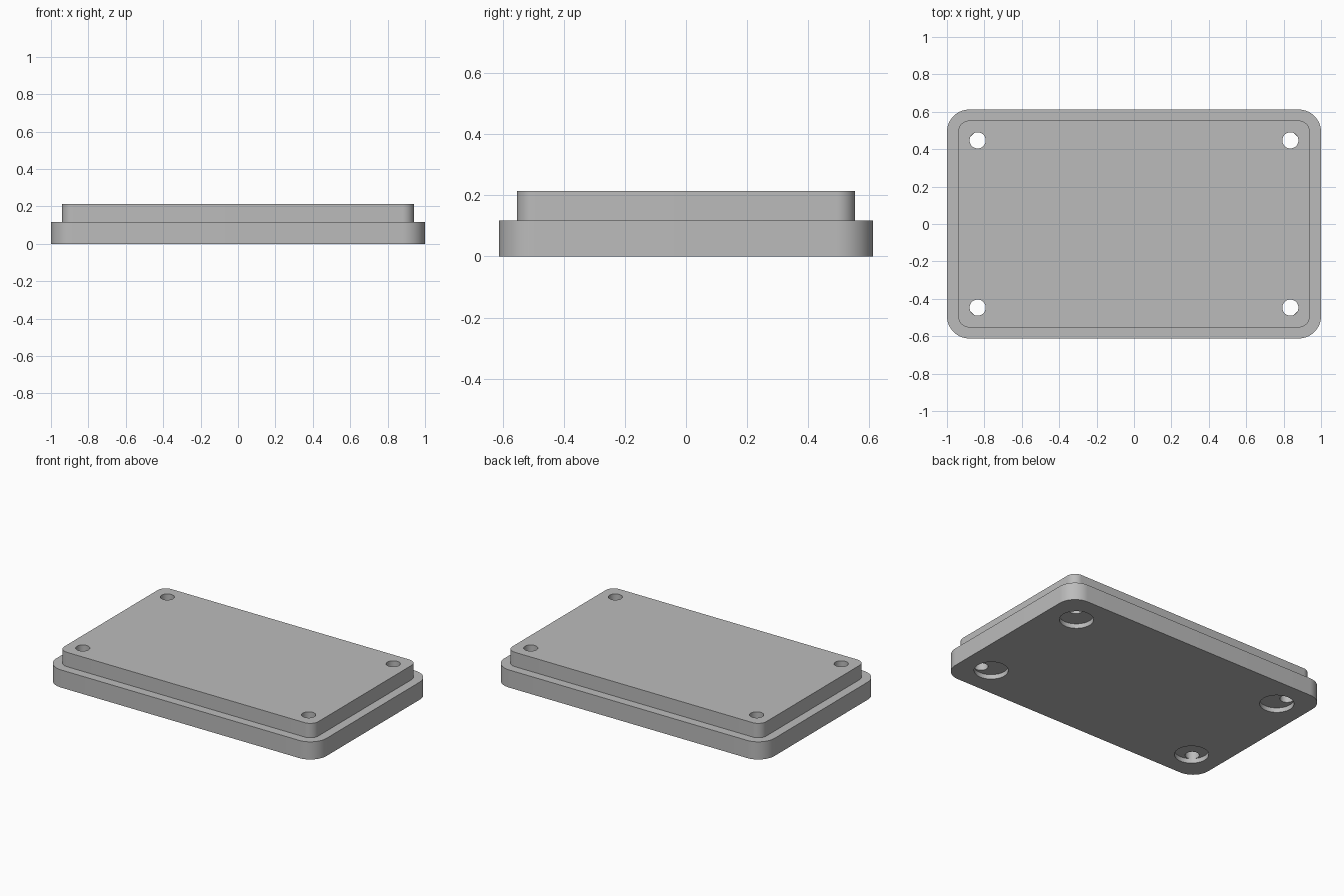
import bpy
import bmesh
import math

default_cube = bpy.data.objects.get("Cube")
if default_cube:
    bpy.data.objects.remove(default_cube, do_unlink=True)

grey = bpy.data.materials.new("plain grey")
grey.use_nodes = True
GREY = (0.5, 0.5, 0.5, 1)
grey.diffuse_color = GREY
grey.node_tree.nodes["Principled BSDF"].inputs["Base Color"].default_value = GREY


def prism(name, outlines, z0, z1):
    """Extrude closed 2D outlines between two heights into one object."""
    bm = bmesh.new()
    for outline in outlines:
        face = bm.faces.new([bm.verts.new((x, y, z0)) for x, y in outline])
        walls = bmesh.ops.extrude_face_region(bm, geom=[face], use_keep_orig=True)
        top = [v for v in walls["geom"] if isinstance(v, bmesh.types.BMVert)]
        bmesh.ops.translate(bm, verts=top, vec=(0, 0, z1 - z0))
    bmesh.ops.recalc_face_normals(bm, faces=bm.faces)
    mesh = bpy.data.meshes.new(name)
    bm.to_mesh(mesh)
    bm.free()
    mesh.materials.append(grey)
    obj = bpy.data.objects.new(name, mesh)
    bpy.context.collection.objects.link(obj)
    return obj


def rounded_rectangle(half_x, half_y, radius, steps=16):
    points = []
    for quarter, (sx, sy) in enumerate([(1, 1), (-1, 1), (-1, -1), (1, -1)]):
        for i in range(steps + 1):
            a = (quarter + i / steps) * math.pi / 2
            points.append((sx * (half_x - radius) + radius * math.cos(a),
                           sy * (half_y - radius) + radius * math.sin(a)))
    return points


def corner_circles(cx, cy, radius, steps=48):
    turns = [i * math.tau / steps for i in range(steps)]
    return [[(sx * cx + radius * math.cos(a), sy * cy + radius * math.sin(a)) for a in turns]
            for sx in (-1, 1) for sy in (-1, 1)]


def combine(target, other, operation):
    other.hide_render = True
    mod = target.modifiers.new(operation.lower(), "BOOLEAN")
    mod.operation = operation
    mod.solver = "EXACT"
    mod.object = other
    bpy.context.view_layer.objects.active = target
    bpy.ops.object.modifier_apply(modifier=mod.name)
    bpy.data.objects.remove(other, do_unlink=True)


# Wide base with a narrower raised step
plate = prism("stepped_plate", [rounded_rectangle(1.0, 0.612, 0.12)], 0, 0.118)
step = prism("raised_step", [rounded_rectangle(0.94, 0.553, 0.06)], 0.06, 0.214)
combine(plate, step, "UNION")

# Shallow recesses under the corners, with offset through holes
recesses = prism("recess_cutter", corner_circles(0.793, 0.402, 0.104), -0.1, 0.031)
combine(plate, recesses, "DIFFERENCE")
holes = prism("hole_cutter", corner_circles(0.836, 0.447, 0.043), 0.015, 0.4)
combine(plate, holes, "DIFFERENCE")

# Smooth corners and hole walls, sharp rims
bpy.ops.object.select_all(action="DESELECT")
plate.select_set(True)
bpy.context.view_layer.objects.active = plate
bpy.ops.object.shade_smooth_by_angle(angle=math.radians(30))
